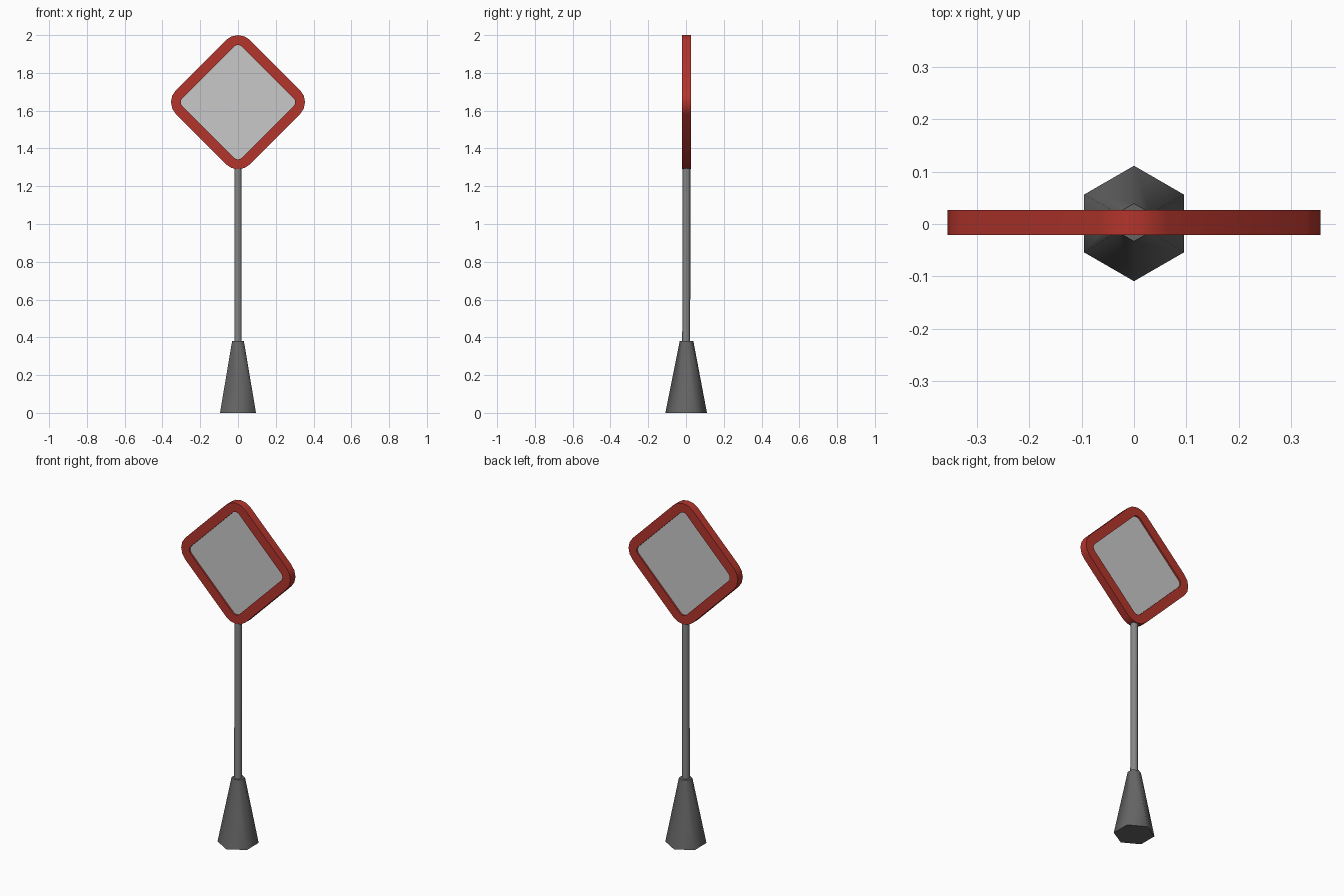
import bpy, bmesh, math
from math import cos, sin, pi
from mathutils import Vector

if "Cube" in bpy.data.objects:
    bpy.data.objects.remove(bpy.data.objects["Cube"])


def material(name, r, g, b):
    m = bpy.data.materials.new(name)
    m.use_nodes = True
    m.diffuse_color = (r, g, b, 1)
    m.node_tree.nodes["Principled BSDF"].inputs["Base Color"].default_value = (r, g, b, 1)
    return m


red = material("red paint", 0.45, 0.035, 0.025)
panel_grey = material("light grey", 0.58, 0.58, 0.58)
pole_grey = material("pole grey", 0.24, 0.24, 0.24)
base_grey = material("dark grey", 0.13, 0.13, 0.13)

CENTRE = Vector((0, 0.003, 1.645))


def finish(bm, name, mat, angle):
    bmesh.ops.recalc_face_normals(bm, faces=bm.faces)
    me = bpy.data.meshes.new(name)
    bm.to_mesh(me)
    bm.free()
    me.materials.append(mat)
    ob = bpy.data.objects.new(name, me)
    bpy.context.collection.objects.link(ob)
    bpy.ops.object.select_all(action="DESELECT")
    ob.select_set(True)
    bpy.context.view_layer.objects.active = ob
    bpy.ops.object.shade_smooth_by_angle(angle=math.radians(angle))
    return ob


def diamond(reach, radius, y, steps=4):
    """Outline of a diamond with rounded corners; reach is centre to rounded tip."""
    points = []
    for corner in range(4):
        a = corner * pi / 2
        mid = Vector((cos(a), 0, sin(a))) * (reach - radius)
        for i in range(steps + 1):
            b = a - pi / 4 + i * pi / 2 / steps
            points.append(CENTRE + mid + Vector((cos(b) * radius, y, sin(b) * radius)))
    return points


def hex_column(name, r_low, r_high, z_low, z_high, mat):
    bm = bmesh.new()
    rings = [[bm.verts.new((r * sin(i * pi / 3), y + r * cos(i * pi / 3), z)) for i in range(6)]
             for r, z, y in ((r_low, z_low, 0.001), (r_high, z_high, 0.003))]
    for i in range(6):
        j = (i + 1) % 6
        bm.faces.new((rings[0][i], rings[0][j], rings[1][j], rings[1][i]))
    for ring in rings:
        bm.faces.new(ring)
    return finish(bm, name, mat, 62)


# Base and pole
hex_column("base", 0.11, 0.036, 0, 0.38, base_grey)
hex_column("pole", 0.021, 0.021, 0.36, 1.32, pole_grey)

# Frame: a closed ring of four rounded diamond outlines
half = 0.0235
bm = bmesh.new()
loops = [[bm.verts.new(p) for p in diamond(reach, radius, y)]
         for reach, radius, y in ((0.355, 0.09, -half), (0.355, 0.09, half),
                                  (0.303, 0.03, half), (0.303, 0.03, -half))]
n = len(loops[0])
for k in range(4):
    a, b = loops[k], loops[(k + 1) % 4]
    for i in range(n):
        j = (i + 1) % n
        bm.faces.new((a[i], a[j], b[j], b[i]))
finish(bm, "sign_frame", red, 40)

# Panel set slightly inside the frame on both sides
bm = bmesh.new()
front, back = [[bm.verts.new(p) for p in diamond(0.305, 0.03, y)] for y in (-0.014, 0.014)]
for i in range(n):
    j = (i + 1) % n
    bm.faces.new((front[i], front[j], back[j], back[i]))
bm.faces.new(front)
bm.faces.new(back)
finish(bm, "sign_panel", panel_grey, 40)
